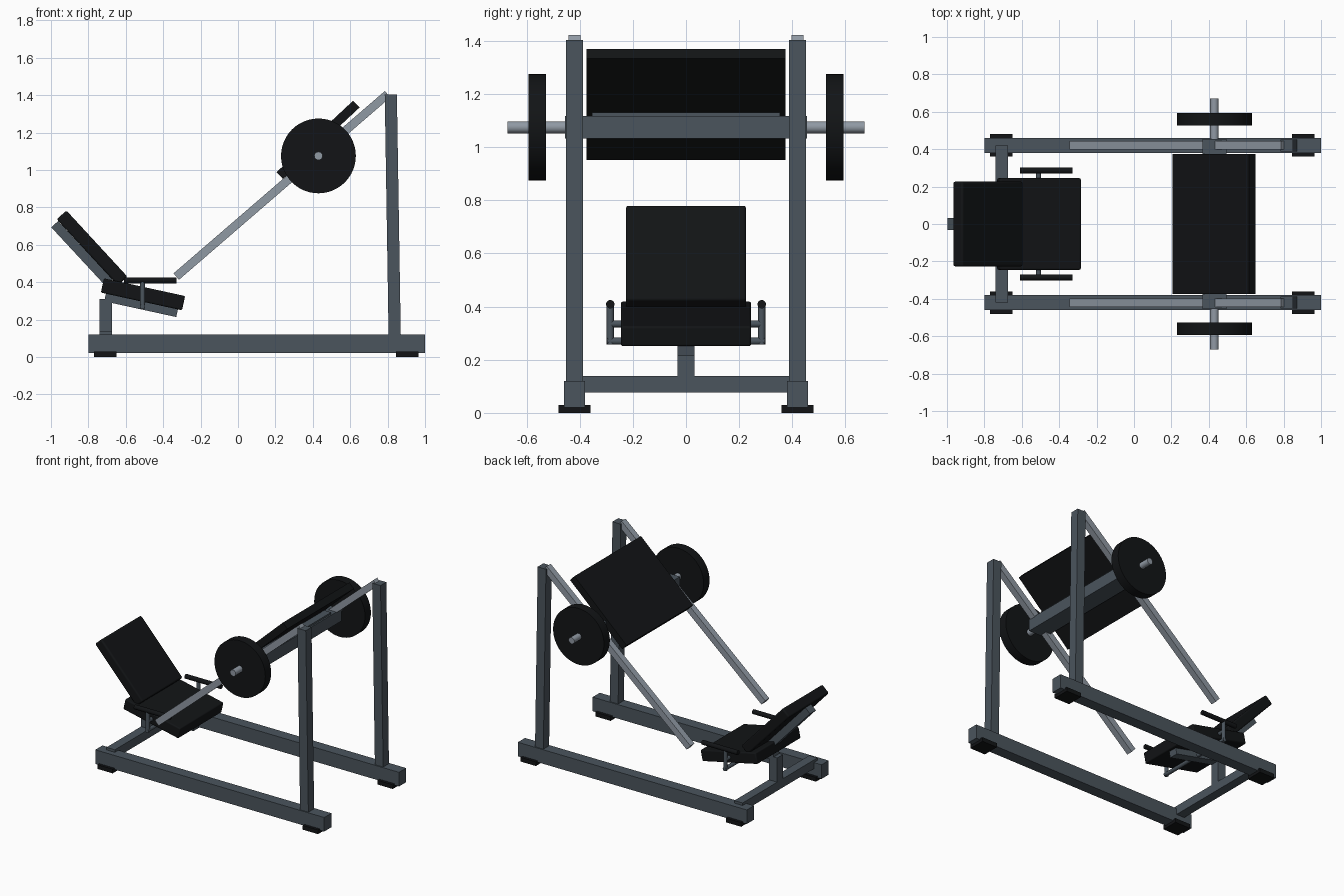
import bpy
from math import radians, atan2, hypot
from mathutils import Matrix, Vector

if "Cube" in bpy.data.objects:
    bpy.data.objects.remove(bpy.data.objects["Cube"])


def mat(name, col):
    m = bpy.data.materials.new(name)
    m.diffuse_color = (*col, 1)
    m.use_nodes = True
    m.node_tree.nodes["Principled BSDF"].inputs["Base Color"].default_value = m.diffuse_color
    return m


FRAME = mat("frame_paint", (0.07, 0.09, 0.11))
STEEL = mat("steel", (0.28, 0.32, 0.37))
BLACK = mat("black", (0.006, 0.007, 0.008))


def box(name, c, size, m, tilt=0, bevel=0):
    """Box at c; tilt (degrees) raises its +x end."""
    bpy.ops.mesh.primitive_cube_add(size=1)
    o = bpy.context.object
    o.name = name
    o.data.transform(Matrix.Diagonal((*size, 1)))
    o.location = c
    o.rotation_euler = (0, -radians(tilt), 0)
    o.data.materials.append(m)
    if bevel:
        b = o.modifiers.new("bevel", "BEVEL")
        b.width, b.segments = bevel, 3
        bpy.ops.object.shade_smooth_by_angle(angle=radians(35))
    return o


def beam(name, a, b, y, w, h, m):
    """Square tube in an xz plane between points a and b."""
    dx, dz = b[0] - a[0], b[1] - a[1]
    return box(name, ((a[0] + b[0]) / 2, y, (a[1] + b[1]) / 2),
               (hypot(dx, dz), w, h), m, atan2(dz, dx) * 57.29578)


def rod(name, a, b, r, m, n=24):
    """Cylinder between two 3D points."""
    a, b = Vector(a), Vector(b)
    bpy.ops.mesh.primitive_cylinder_add(vertices=n, radius=r, depth=(b - a).length,
                                        location=(a + b) / 2)
    o = bpy.context.object
    o.name = name
    o.rotation_euler = (b - a).to_track_quat("Z", "Y").to_euler()
    o.data.materials.append(m)
    bpy.ops.object.shade_smooth_by_angle(angle=radians(35))
    return o


CX, CZ = 0.43, 1.075  # carriage axle

for s, side in ((-1, "front"), (1, "rear")):
    y = 0.42 * s
    # floor rail, feet, upright and guide rail
    box(f"{side}_base_rail", (0.1, y, 0.07), (1.8, 0.08, 0.1), FRAME)
    for x, end in ((-0.71, "left"), (0.905, "right")):
        box(f"{side}_{end}_foot", (x, y, 0.015), (0.12, 0.12, 0.03), BLACK)
    beam(f"{side}_upright", (0.838, 0.1), (0.817, 1.404), y, 0.065, 0.065, FRAME)
    beam(f"{side}_guide_rail", (-0.33, 0.43), (0.80, 1.405), y, 0.045, 0.045, STEEL)
    # weight peg and plate
    rod(f"{side}_weight_peg", (CX, 0.44 * s, CZ), (CX, 0.672 * s, CZ), 0.0225, STEEL)
    rod(f"{side}_weight_plate", (CX, 0.527 * s, CZ), (CX, 0.593 * s, CZ), 0.2, BLACK, 48)
    # seat handle
    hy = 0.285 * s
    rod(f"{side}_handle_post", (-0.51, hy, 0.258), (-0.51, hy, 0.41), 0.0135, FRAME, 16)
    rod(f"{side}_handle_grip", (-0.61, hy, 0.409), (-0.33, hy, 0.409), 0.016, BLACK, 16)

# handle cross bars through and under the seat
rod("handle_lower_bar", (-0.51, -0.297, 0.27), (-0.51, 0.297, 0.27), 0.0135, FRAME, 16)
rod("handle_upper_bar", (-0.51, -0.285, 0.335), (-0.51, 0.285, 0.335), 0.0135, FRAME, 16)

# sliding carriage
box("carriage_beam", (CX, 0, CZ), (0.13, 0.91, 0.085), FRAME)
box("carriage_mount", (CX + 0.01, 0, 1.105), (0.09, 0.706, 0.05), FRAME)
box("foot_plate", (0.428, 0, 1.161), (0.56, 0.748, 0.05), BLACK, 43)

# seat support
box("base_cross_beam", (-0.707, 0, 0.107), (0.065, 0.84, 0.062), FRAME)
box("seat_post", (-0.707, 0, 0.21), (0.065, 0.065, 0.2), FRAME)
beam("seat_tube", (-0.71, 0.322), (-0.325, 0.238), 0, 0.065, 0.05, FRAME)
beam("back_tube", (-0.98, 0.71), (-0.69, 0.397), 0, 0.065, 0.05, FRAME)

# pads
box("seat_pad", (-0.508, 0, 0.335), (0.444, 0.49, 0.078), BLACK, -12.3, 0.008)
box("back_pad", (-0.78, 0, 0.5825), (0.482, 0.453, 0.07), BLACK, -47.3, 0.01)
